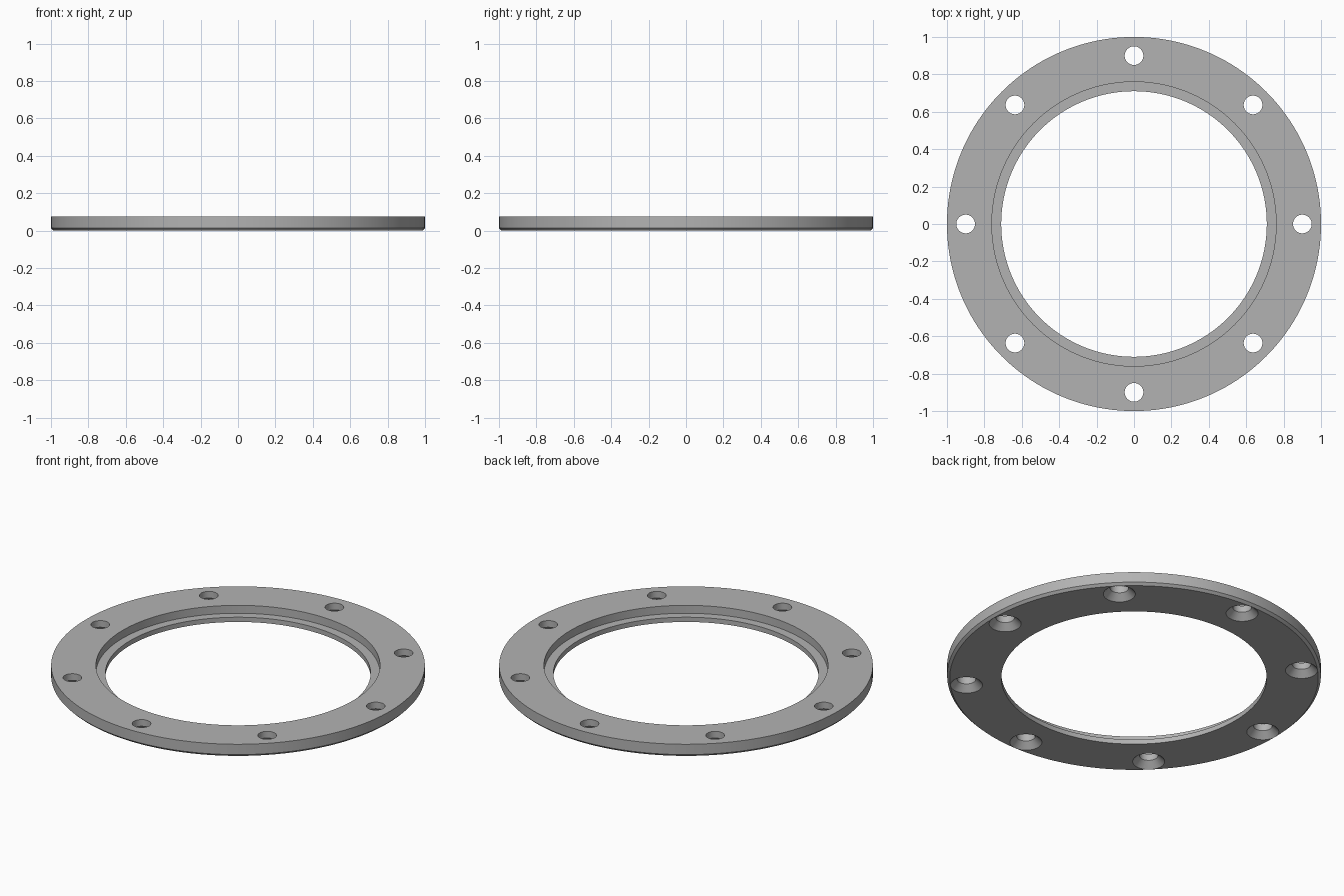
import bpy
import bmesh
import math
from mathutils import Matrix, Vector

cube = bpy.data.objects.get("Cube")
if cube:
    bpy.data.objects.remove(cube, do_unlink=True)

# Dimensions
HEIGHT, CHAMFER, LEDGE_Z = 0.075, 0.014, 0.028
R_OUT, R_LEDGE, R_IN = 1.0, 0.76, 0.71
BOLT_CIRCLE, BOLT_COUNT = 0.9, 8
R_HOLE, R_SINK = 0.05, 0.086

GREY = (0.45, 0.45, 0.45, 1.0)
metal = bpy.data.materials.new("plain grey metal")
metal.use_nodes = True
metal.diffuse_color = GREY
metal.node_tree.nodes["Principled BSDF"].inputs["Base Color"].default_value = GREY


def lathe(bm, profile, segments, centre=(0, 0, 0)):
    """Revolve a closed (radius, z) profile about a vertical axis."""
    rings = []
    for i in range(segments):
        a = 2 * math.pi * i / segments
        rings.append([bm.verts.new(Vector(centre) + Vector((r * math.cos(a), r * math.sin(a), z)))
                      for r, z in profile])
    n = len(profile)
    for i in range(segments):
        a, b = rings[i], rings[(i + 1) % segments]
        for j in range(n):
            k = (j + 1) % n
            bm.faces.new((a[j], b[j], b[k], a[k]))


def finish(name, bm):
    bmesh.ops.recalc_face_normals(bm, faces=bm.faces[:])
    mesh = bpy.data.meshes.new(name)
    bm.to_mesh(mesh)
    bm.free()
    mesh.materials.append(metal)
    obj = bpy.data.objects.new(name, mesh)
    bpy.context.collection.objects.link(obj)
    return obj


# Flange ring: chamfered lower rim, recessed ledge around the bore
bm = bmesh.new()
lathe(bm, [(R_IN, 0), (R_OUT - CHAMFER, 0), (R_OUT, CHAMFER), (R_OUT, HEIGHT),
           (R_LEDGE, HEIGHT), (R_LEDGE, LEDGE_Z), (R_IN, LEDGE_Z)], 160)
flange = finish("flange_ring", bm)

# Countersunk bolt hole cutters: stacked rings capped at both ends
bm = bmesh.new()
over = 0.02
slope_depth = R_SINK - R_HOLE
profile = [(R_SINK + over, -over), (R_HOLE, slope_depth), (R_HOLE, HEIGHT + over)]
segments = 40
for h in range(BOLT_COUNT):
    t = 2 * math.pi * h / BOLT_COUNT
    place = Matrix.Translation((BOLT_CIRCLE * math.cos(t), BOLT_CIRCLE * math.sin(t), 0))
    rings = [[bm.verts.new(place @ Vector((r * math.cos(2 * math.pi * i / segments),
                                           r * math.sin(2 * math.pi * i / segments), z)))
              for i in range(segments)] for r, z in profile]
    for low, high in zip(rings, rings[1:]):
        for i in range(segments):
            k = (i + 1) % segments
            bm.faces.new((low[i], low[k], high[k], high[i]))
    bm.faces.new(rings[0][::-1])
    bm.faces.new(rings[-1])
cutter = finish("bolt_hole_cutter", bm)
cutter.hide_render = True

# Cut the holes, then drop the cutter
cut = flange.modifiers.new("bolt_holes", "BOOLEAN")
cut.operation = "DIFFERENCE"
cut.solver = "EXACT"
cut.object = cutter
bpy.ops.object.select_all(action="DESELECT")
flange.select_set(True)
bpy.context.view_layer.objects.active = flange
bpy.ops.object.modifier_apply(modifier=cut.name)
bpy.data.objects.remove(cutter, do_unlink=True)

# Smooth round walls with crisp edges
bpy.ops.object.shade_smooth_by_angle(angle=math.radians(25))
